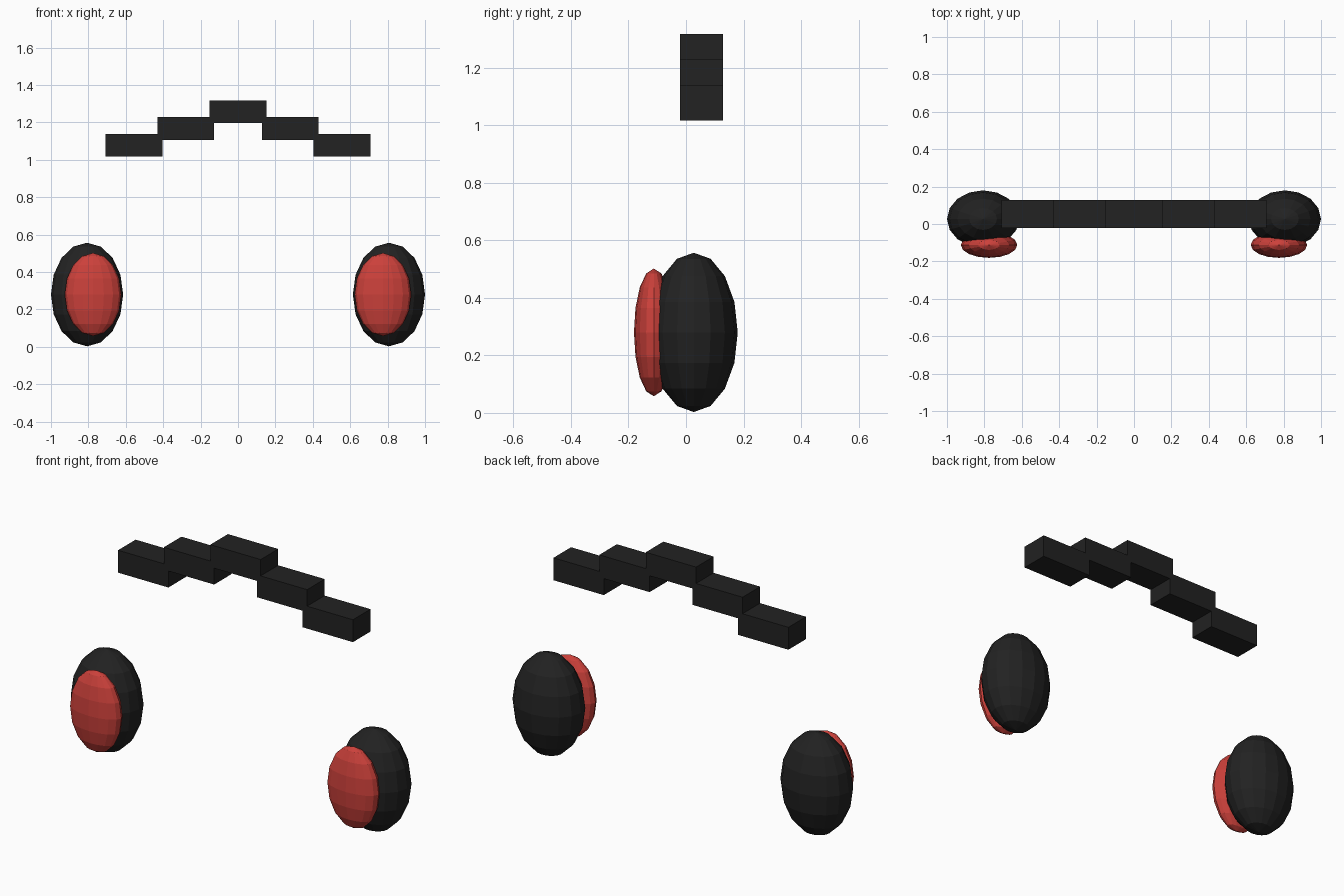
import bpy

if "Cube" in bpy.data.objects:
    bpy.data.objects.remove(bpy.data.objects["Cube"])


def material(name, rgb):
    m = bpy.data.materials.new(name)
    m.diffuse_color = (*rgb, 1)
    m.use_nodes = True
    m.node_tree.nodes["Principled BSDF"].inputs["Base Color"].default_value = m.diffuse_color
    return m


black = material("soft_black", (0.016, 0.016, 0.016))
red = material("warm_red", (0.60, 0.052, 0.043))


def box(name, centre, size, mat):
    bpy.ops.mesh.primitive_cube_add(size=1, location=centre)
    finish(name, size, mat)


def ellipsoid(name, centre, radii, mat):
    bpy.ops.mesh.primitive_uv_sphere_add(segments=16, ring_count=8, radius=1, location=centre)
    finish(name, radii, mat)


def finish(name, scale, mat):
    ob = bpy.context.object
    ob.name = name
    ob.scale = scale
    bpy.ops.object.transform_apply(location=False, rotation=False, scale=True)
    ob.data.materials.append(mat)


# Stepped headband: one centre block and two descending blocks on each side
block = (0.303, 0.151, 0.122)
box("band_centre", (0, 0.054, 1.257), block, black)
for side, label in ((-1, "left"), (1, "right")):
    box(f"band_middle_{label}", (side * 0.28, 0.054, 1.168), block, black)
    box(f"band_outer_{label}", (side * 0.556, 0.054, 1.078), block, black)

    # Ear cup with a thinner cushion on its front
    ellipsoid(f"ear_cup_{label}", (side * 0.807, 0.027, 0.28), (0.193, 0.153, 0.277), black)
    ellipsoid(f"cushion_{label}", (side * 0.775, -0.112, 0.28), (0.151, 0.069, 0.222), red)
